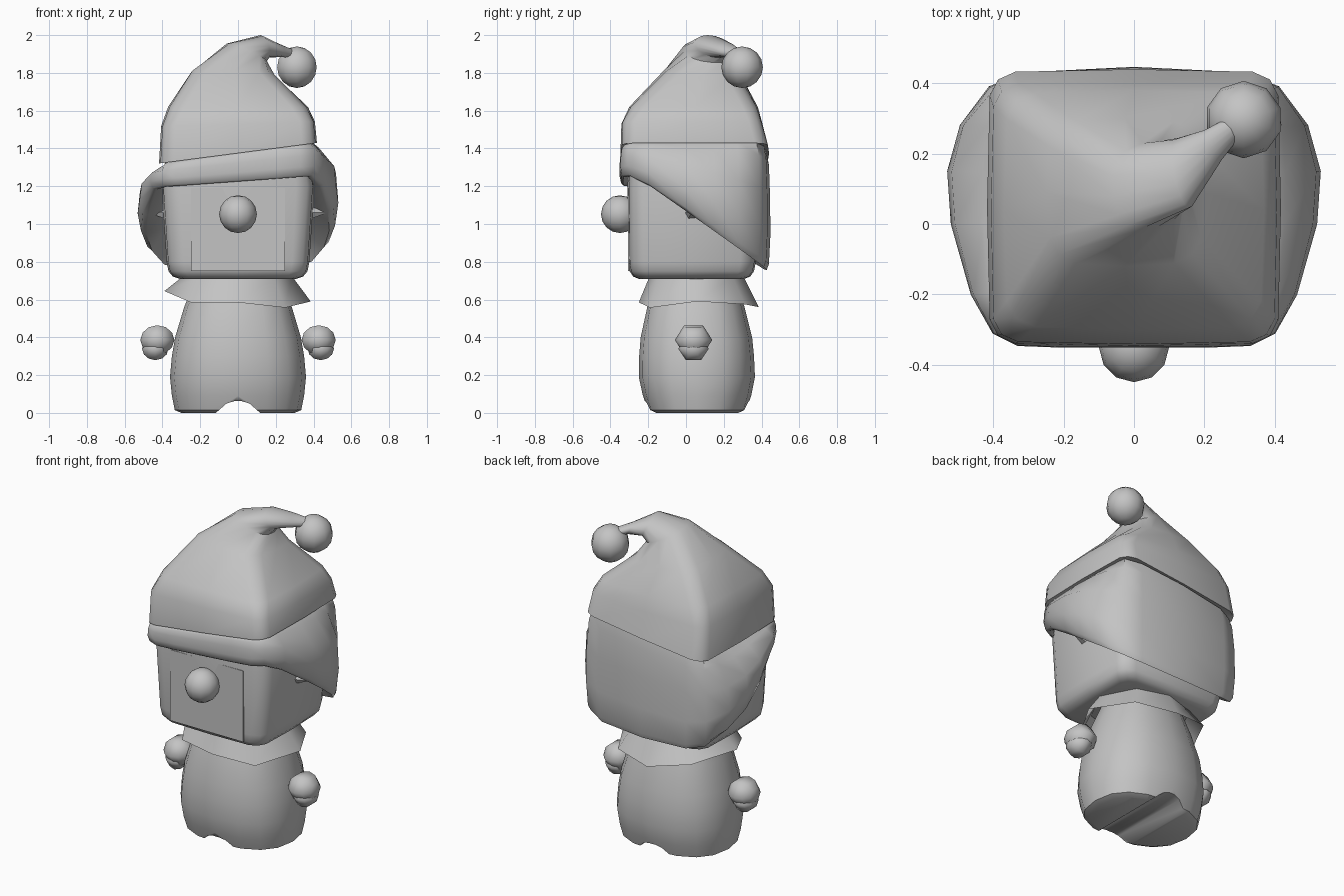
import bpy, bmesh, math
from mathutils import Vector as V

if "Cube" in bpy.data.objects:
    bpy.data.objects.remove(bpy.data.objects["Cube"])

grey = bpy.data.materials.new("plain grey")
grey.diffuse_color = (0.55, 0.55, 0.55, 1)
grey.use_nodes = True
grey.node_tree.nodes["Principled BSDF"].inputs["Base Color"].default_value = grey.diffuse_color


def make(name, bm, angle=40):
    bmesh.ops.recalc_face_normals(bm, faces=bm.faces[:])
    me = bpy.data.meshes.new(name)
    bm.to_mesh(me)
    bm.free()
    me.materials.append(grey)
    ob = bpy.data.objects.new(name, me)
    bpy.context.collection.objects.link(ob)
    bpy.ops.object.select_all(action='DESELECT')
    ob.select_set(True)
    bpy.context.view_layer.objects.active = ob
    bpy.ops.object.shade_smooth_by_angle(angle=math.radians(angle))
    return ob


def loft(name, rings, cap=(True, True), angle=40):
    bm = bmesh.new()
    rows = [[bm.verts.new(p) for p in r] for r in rings]
    n = len(rows[0])
    for lo, hi in zip(rows, rows[1:]):
        for i in range(n):
            j = (i + 1) % n
            bm.faces.new((lo[i], lo[j], hi[j], hi[i]))
    if cap[0]:
        bm.faces.new(rows[0][::-1])
    if cap[1]:
        bm.faces.new(rows[-1])
    return make(name, bm, angle)


def ring(c, a, b, p, n=16, slope=0):
    """Rounded-square ring around c with half axes a and b."""
    pts = []
    for i in range(n):
        t = 2 * math.pi * i / n
        s, k = math.sin(t), math.cos(t)
        q = V(c) + V(a) * math.copysign(abs(k) ** (2 / p), k) + V(b) * math.copysign(abs(s) ** (2 / p), s)
        q.z += slope * q.x
        pts.append(q)
    return pts


def flat(z, rx, y0, y1, p, cx=0, slope=0):
    return ring((cx, (y0 + y1) / 2, z), (rx, 0, 0), (0, (y1 - y0) / 2, 0), p, slope=slope)


def ball(name, loc, r, seg=12, rings=8, scale=(1, 1, 1), turn=0):
    bm = bmesh.new()
    bmesh.ops.create_uvsphere(bm, u_segments=seg, v_segments=rings, radius=r)
    ob = make(name, bm, 70)
    ob.location, ob.scale, ob.rotation_euler = loc, scale, (0, turn, 0)
    return ob


# Body with a groove cut between the feet
body = loft("body", [flat(*r, 2.4) for r in (
    (0, 0.30, -0.17, 0.29), (0.015, 0.335, -0.20, 0.32), (0.09, 0.35, -0.228, 0.345),
    (0.19, 0.36, -0.25, 0.365), (0.30, 0.35, -0.248, 0.36),
    (0.40, 0.333, -0.24, 0.35), (0.56, 0.285, -0.205, 0.31), (0.72, 0.22, -0.15, 0.26))])
bm = bmesh.new()
outline = ((-0.14, -0.02), (-0.06, 0.05), (-0.02, 0.062), (0.02, 0.062), (0.06, 0.05), (0.14, -0.02))
f = bm.faces.new([bm.verts.new((x, -0.6, z)) for x, z in outline])
ext = bmesh.ops.extrude_face_region(bm, geom=[f])
bmesh.ops.translate(bm, vec=(0, 1.2, 0), verts=[v for v in ext["geom"] if isinstance(v, bmesh.types.BMVert)])
cutter = make("foot_groove_cutter", bm)
cutter.hide_render = True
cutter.hide_set(True)
mod = body.modifiers.new("groove", 'BOOLEAN')
mod.operation, mod.object = 'DIFFERENCE', cutter

# Flared collar with an uneven hem
hem = ((0.385, 0.06, 0.59), (0.25, 0.31, 0.575), (0, 0.385, 0.56), (-0.25, 0.31, 0.61),
       (-0.39, 0.06, 0.645), (-0.25, -0.19, 0.585), (0, -0.25, 0.585), (0.25, -0.19, 0.557))
neck = [V((x * 0.74, 0.05 + (y - 0.06) * 0.78, 0.725)) for x, y, z in hem]
loft("collar", [hem, neck], (False, False), 60)

# Head, face panel, nose and ears
loft("head", [flat(*r, 7) for r in (
    (0.71, 0.31, -0.25, 0.31), (0.722, 0.345, -0.28, 0.34), (0.75, 0.368, -0.298, 0.36),
    (0.80, 0.378, -0.305, 0.37), (1.20, 0.405, -0.31, 0.385), (1.34, 0.385, -0.30, 0.38))], angle=55)
bm = bmesh.new()
bmesh.ops.create_cube(bm, size=1)
panel = make("face_panel", bm)
panel.location, panel.scale = (0, -0.3038, 0.97), (0.5, 0.008, 0.44)
ball("nose", (0, -0.35, 1.052), 0.1)
for side, sx in (("right", 1), ("left", -1)):
    bm = bmesh.new()
    bmesh.ops.create_cone(bm, segments=6, radius1=0.05, radius2=0, depth=0.12, cap_ends=True)
    ear = make(side + "_ear", bm)
    ear.location, ear.rotation_euler = (sx * 0.415, 0.03, 1.06), (0, sx * math.pi / 2, 0)
    # Mitten hands with short fingers
    ball(side + "_hand", (sx * 0.427, 0.04, 0.386), 0.09, 6, 6, (1, 1.1, 1), math.pi / 2)
    ball(side + "_fingers", (sx * 0.438, 0.04, 0.34), 0.07, 6, 6, (1, 1.15, 1), math.pi / 2)

# Puffy hood: front brim sweeping down to the back of the head
half = [(0, -0.35), (0.2, -0.35), (0.33, -0.345), (0.4, -0.31), (0.46, -0.2), (0.515, 0.0),
        (0.525, 0.15), (0.49, 0.28), (0.41, 0.39), (0.3, 0.43), (0, 0.445)]
plan = half + [(-x, y) for x, y in half[-2:0:-1]]


def hem_z(x, y):
    if y < -0.22:
        return 1.225 + 0.07 * x
    return 1.205 - (y + 0.22) * 0.675 + 0.02 * x


def hood_ring(t, scale=1.0, wide=1.0, drop=0.0):
    """t runs from the top edge (0) to the hem (1)."""
    pts = []
    for x, y in plan:
        nx = max(-0.40, min(0.40, x))
        nx += (x - nx) * wide
        top, low = 1.385 + 0.13 * x, hem_z(x, y)
        pts.append((nx * scale, 0.045 + (y - 0.045) * scale, top + (low - top) * t - drop))
    return pts


loft("hood", [hood_ring(0, 0.90, 0, 0), hood_ring(0, 0.955, 0, 0.01), hood_ring(0.1, 0.985, 0.3, 0.01),
              hood_ring(0.38, 1, 0.95), hood_ring(0.7, 1.005, 1.03), hood_ring(0.95, 0.985, 0.97),
              hood_ring(1.0, 0.955, 0.85), hood_ring(0.9, 0.88, 0.3)], (False, False), 50)

# Floppy cap bending into a thin tail
tilt = 0.13
cap = [flat(1.385, 0.39, -0.325, 0.41, 9, slope=tilt),
       flat(1.375, 0.418, -0.347, 0.44, 9, slope=tilt),
       flat(1.53, 0.407, -0.342, 0.405, 9, slope=0.03),
       flat(1.62, 0.37, -0.30, 0.38, 7),
       ring((-0.025, 0.09, 1.79), (0.225, 0, -0.01), (0, 0.21, -0.02), 4),
       ring((0.045, 0.11, 1.905), (0.105, 0.03, -0.05), (-0.02, 0.12, -0.01), 2.5),
       ring((0.14, 0.145, 1.94), (0.02, 0.03, -0.06), (-0.025, 0.095, 0), 2),
       ring((0.225, 0.225, 1.92), (0.01, 0.01, -0.035), (-0.025, 0.042, 0.01), 2),
       ring((0.30, 0.29, 1.895), (0.005, 0.005, -0.025), (-0.018, 0.02, 0), 2)]
loft("cap", cap, angle=50)
ball("pompom", (0.312, 0.297, 1.83), 0.11, 10, 8)
